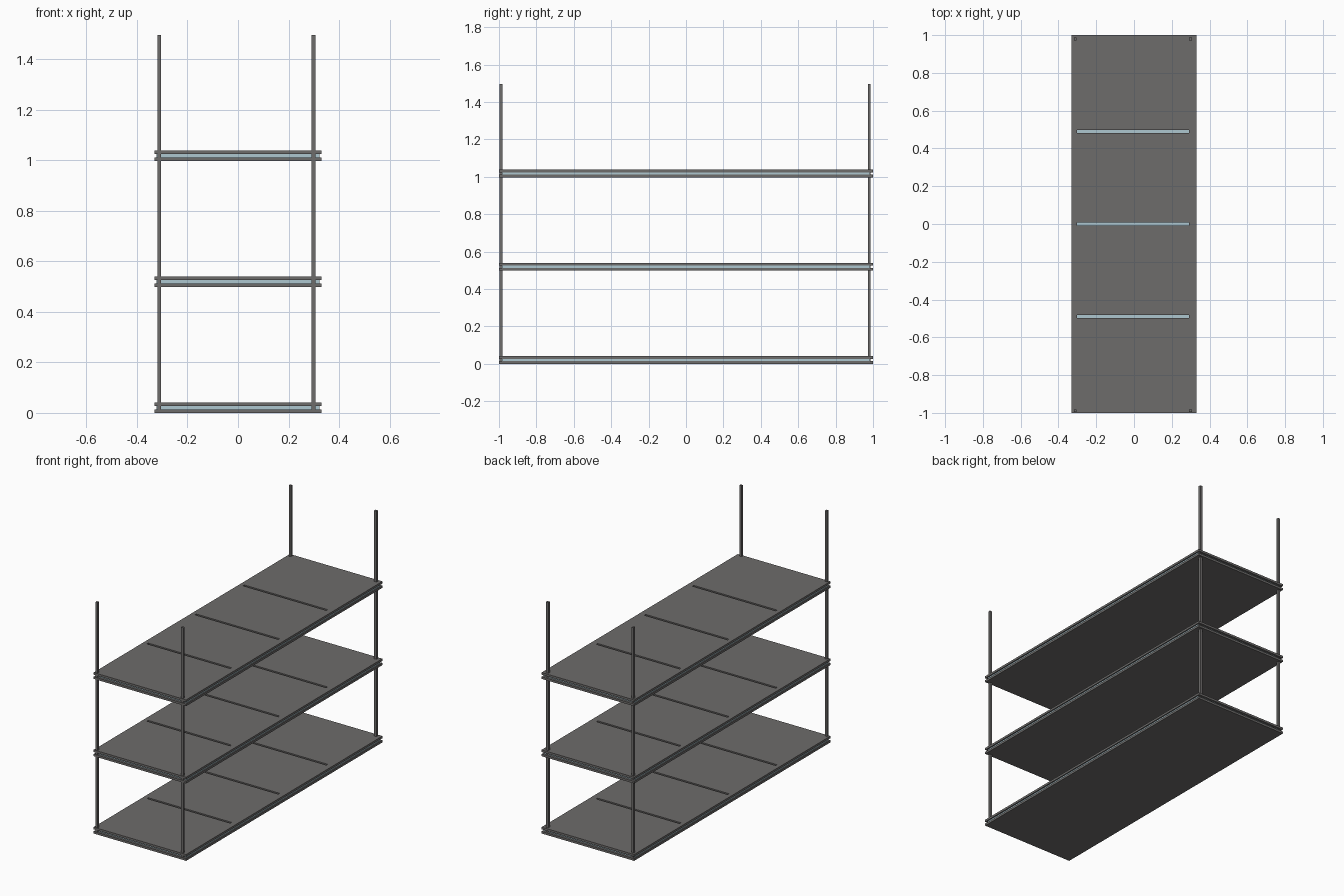
import bpy, bmesh

if "Cube" in bpy.data.objects:
    bpy.data.objects.remove(bpy.data.objects["Cube"])


def material(name, rgb):
    m = bpy.data.materials.new(name)
    m.diffuse_color = (*rgb, 1)
    m.use_nodes = True
    m.node_tree.nodes["Principled BSDF"].inputs["Base Color"].default_value = m.diffuse_color
    return m


DARK = material("dark grey metal", (0.155, 0.150, 0.147))
BLUE = material("pale blue glass", (0.42, 0.57, 0.63))


def finish(name, bm, mat):
    bmesh.ops.recalc_face_normals(bm, faces=bm.faces)
    me = bpy.data.meshes.new(name)
    bm.to_mesh(me)
    bm.free()
    me.materials.append(mat)
    ob = bpy.data.objects.new(name, me)
    bpy.context.collection.objects.link(ob)
    return ob


def slab(name, xs, ys, z0, z1, mat, slots=False):
    """Flat plate on a grid; with slots, every odd inner row is left open."""
    bm = bmesh.new()
    v = [[bm.verts.new((x, y, z0)) for y in ys] for x in xs]
    for i in range(len(xs) - 1):
        for j in range(len(ys) - 1):
            if slots and i == 1 and j % 2 == 1:
                continue
            bm.faces.new((v[i][j], v[i + 1][j], v[i + 1][j + 1], v[i][j + 1]))
    top = bmesh.ops.extrude_face_region(bm, geom=bm.faces[:], use_keep_orig=True)
    verts = [g for g in top["geom"] if isinstance(g, bmesh.types.BMVert)]
    bmesh.ops.translate(bm, vec=(0, 0, z1 - z0), verts=verts)
    return finish(name, bm, mat)


W, L = 0.33, 1.0
slot_xs = [-W, -0.302, 0.292, W]
slot_ys = [-L]
for y in (-0.49, 0, 0.49):
    slot_ys += [y - 0.007, y + 0.007]
slot_ys.append(L)

# Three shelves: base plate, inset glass core, slotted top plate
for level, z in zip(("lower", "middle", "upper"), (0, 0.4985, 0.997)):
    slab(level + "_shelf_base", [-W, W], [-L, L], z, z + 0.014, DARK)
    slab(level + "_shelf_core", [-0.322, 0.322], [-0.985, 0.985],
         z + 0.014, z + 0.027, BLUE)
    slab(level + "_shelf_top", slot_xs, slot_ys, z + 0.027, z + 0.041, DARK, True)

# Four corner posts
for side, x0, x1 in (("left", -0.318, -0.304), ("right", 0.291, 0.307)):
    for end, y0, y1 in (("front", -0.996, -0.982), ("back", 0.972, 0.987)):
        slab(f"{end}_{side}_post", [x0, x1], [y0, y1], 0.01, 1.495, DARK)
